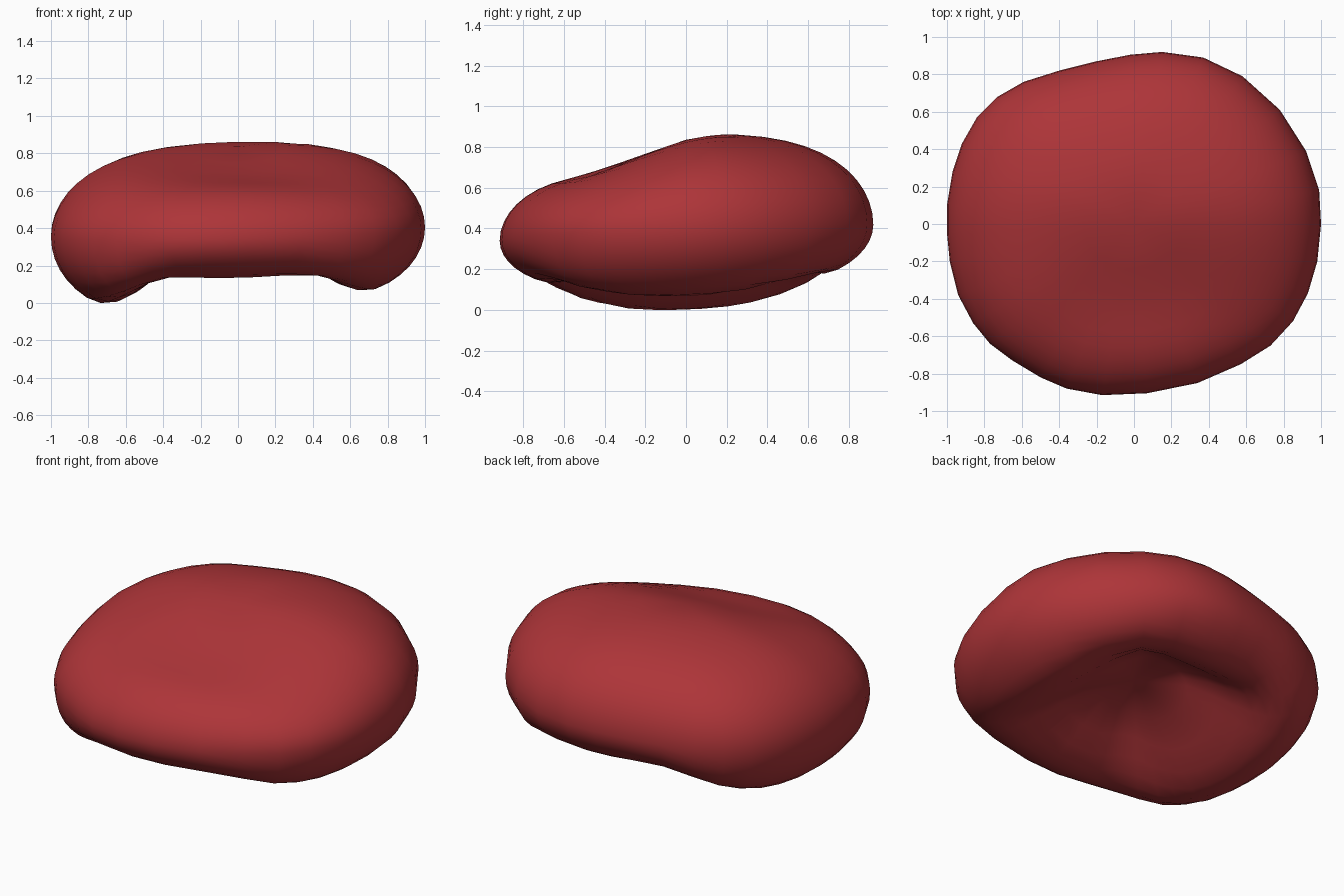
import bpy, bmesh, math

if "Cube" in bpy.data.objects:
    bpy.data.objects.remove(bpy.data.objects["Cube"])

# Plan outline of the body, counter-clockwise from the right
OUTLINE = [(1, 0), (.99, .18), (.92, .39), (.78, .61), (.58, .79), (.37, .89), (.15, .92), (-.02, .905),
           (-.2, .87), (-.4, .82), (-.59, .76), (-.73, .68), (-.84, .57), (-.92, .43), (-.97, .28), (-1, .1),
           (-1, -.05), (-.985, -.2), (-.94, -.38), (-.86, -.53), (-.77, -.64), (-.65, -.73), (-.5, -.82),
           (-.36, -.88), (-.17, -.915), (.07, -.905), (.34, -.85), (.57, -.75), (.73, -.65), (.85, -.52),
           (.93, -.37), (.98, -.2)]
HALF_RINGS = 12


def step(a, b, t):
    t = min(1, max(0, (t - a) / (b - a)))
    return t * t * (3 - 2 * t)


def bump(x, y, cx, cy, size):
    return math.exp(-((x - cx) ** 2 + (y - cy) ** 2) / size ** 2)


def rim(x, y):
    return .36 + .025 * x + .038 * y


def top(x, y):
    # Raised back, lower front with a shallow dip, fuller front left shoulder
    return (.68 + .167 * step(-.6, .2, y) - .045 * max(0, -x)
            - .025 * bump(x, y, .1, -.38, .3) + .06 * bump(x, y, -.7, -.5, .35))


def bottom(x, y):
    # Hollow underside with a deep lobe on each side and shallow front and back rims
    side = .475 * step(.06, .82, -x) + .38 * step(.04, .78, x)
    ends = .27 * step(.15, .72, -y) + .29 * step(.2, .75, y)
    return .35 + .04 * y - (side ** 3.2 + ends ** 3.2) ** (1 / 3.2)


def point(ox, oy, phi):
    # phi runs from 0 (top centre) to pi (underside centre)
    c = math.cos(phi)
    r = math.sin(phi) ** (.655 if c >= 0 else .61) if 0 < phi < math.pi else 0
    x, y = ox * r, oy * r
    e = rim(x, y)
    z = e + (top(x, y) - e) * c if c >= 0 else e + (e - bottom(x, y)) * c
    return x, y, z


# Smooth closed body from stacked rings
bm = bmesh.new()
n = len(OUTLINE)
steps = HALF_RINGS * 2
rings = [[bm.verts.new(point(ox, oy, math.pi * k / steps)) for ox, oy in OUTLINE] for k in range(1, steps)]
cap_top = bm.verts.new(point(0, 0, 0))
cap_low = bm.verts.new(point(0, 0, math.pi))
for i in range(n):
    j = (i + 1) % n
    bm.faces.new((cap_top, rings[0][i], rings[0][j]))
    bm.faces.new((cap_low, rings[-1][j], rings[-1][i]))
    for a, b in zip(rings, rings[1:]):
        bm.faces.new((a[i], b[i], b[j], a[j]))
# Rest the body on the ground
low = min(v.co.z for v in bm.verts)
for v in bm.verts:
    v.co.z -= low
bmesh.ops.recalc_face_normals(bm, faces=bm.faces)
for f in bm.faces:
    f.smooth = True
mesh = bpy.data.meshes.new("bean_body")
bm.to_mesh(mesh)
bm.free()
body = bpy.data.objects.new("bean_body", mesh)
bpy.context.collection.objects.link(body)

mat = bpy.data.materials.new("red")
mat.diffuse_color = (.42, .035, .04, 1)
mat.use_nodes = True
mat.node_tree.nodes["Principled BSDF"].inputs["Base Color"].default_value = mat.diffuse_color
mesh.materials.append(mat)
